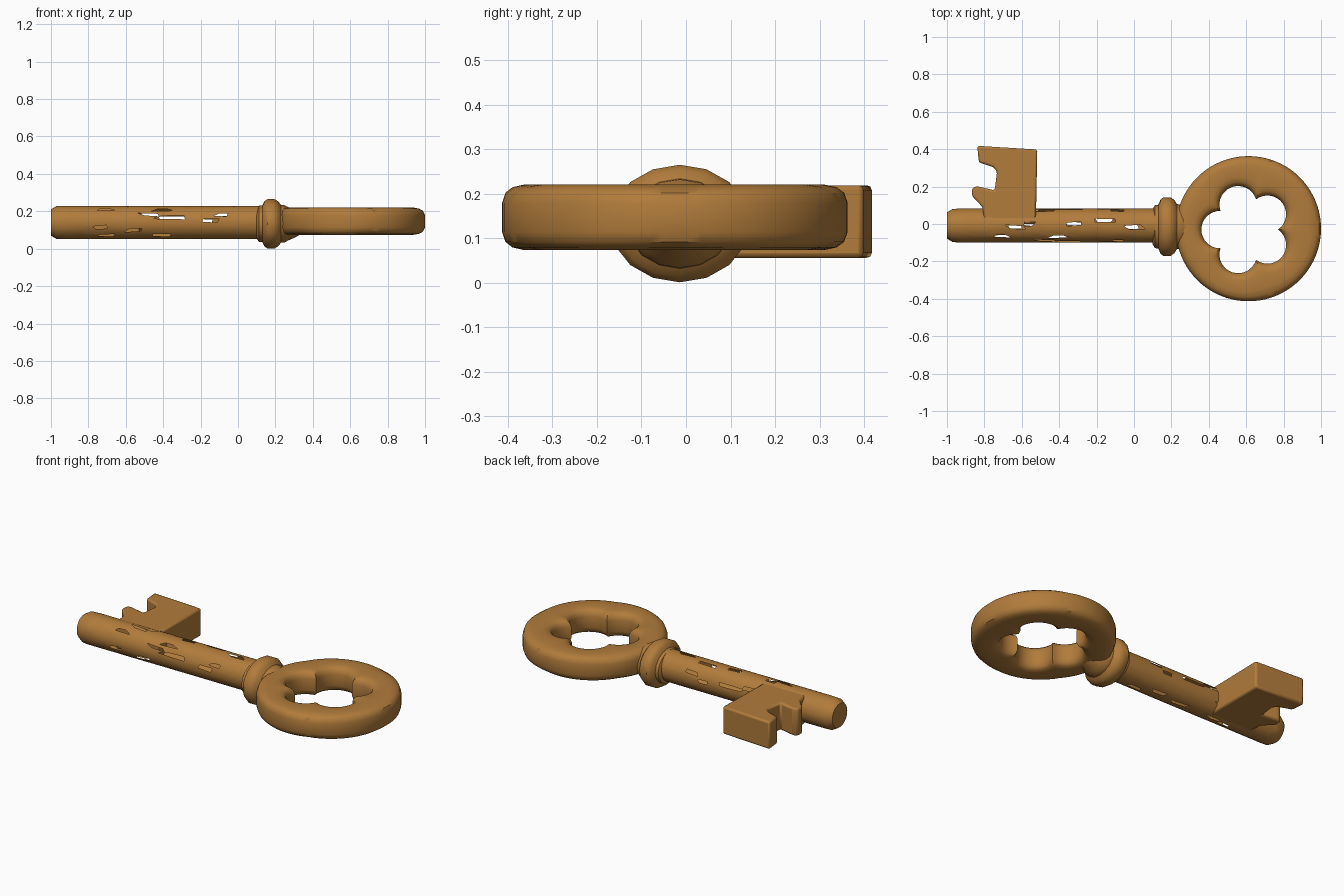
import bpy, bmesh, math, random
from math import sin, cos, pi, sqrt
from mathutils import Vector

cube = bpy.data.objects.get("Cube")
if cube:
    bpy.data.objects.remove(cube, do_unlink=True)
random.seed(4)

# Single aged bronze colour
bronze = bpy.data.materials.new("aged bronze")
bronze.use_nodes = True
colour = (0.44, 0.2, 0.044, 1)
bronze.diffuse_color = colour
shader = next(n for n in bronze.node_tree.nodes if n.type == 'BSDF_PRINCIPLED')
shader.inputs["Base Color"].default_value = colour


def finish(name, bm, angle=30, bevel=0):
    bmesh.ops.recalc_face_normals(bm, faces=bm.faces)
    mesh = bpy.data.meshes.new(name)
    bm.to_mesh(mesh)
    bm.free()
    mesh.materials.append(bronze)
    ob = bpy.data.objects.new(name, mesh)
    bpy.context.collection.objects.link(ob)
    if bevel:
        mod = ob.modifiers.new("soft edges", 'BEVEL')
        mod.width = bevel
        mod.segments = 2
    bpy.ops.object.select_all(action='DESELECT')
    ob.select_set(True)
    bpy.context.view_layer.objects.active = ob
    bpy.ops.object.shade_smooth_by_angle(angle=math.radians(angle))
    return ob


def loft(bm, rings, closed=False):
    """Skin a list of point loops; returns faces as rows."""
    loops = [[bm.verts.new(p) for p in ring] for ring in rings]
    n = len(loops[0])
    pairs = list(zip(loops, loops[1:]))
    if closed:
        pairs.append((loops[-1], loops[0]))
    rows = [[bm.faces.new((a[i], a[(i + 1) % n], b[(i + 1) % n], b[i]))
             for i in range(n)] for a, b in pairs]
    if not closed:
        bm.faces.new(loops[0])
        bm.faces.new(loops[-1])
    return rows


def ring(x, r, n, cy, cz, squash=1.0, jitter=0.0):
    pts = []
    for i in range(n):
        a = 2 * pi * (i + random.uniform(-jitter, jitter)) / n
        pts.append((x + random.uniform(-jitter, jitter) * 0.1,
                    cy + r * cos(a), cz + r * squash * sin(a)))
    return pts


# Worn shaft: long strips with a few narrow slits worn through
SIDES, ROWS = 32, 14
bm = bmesh.new()
rings = [ring(-1, 0.07, SIDES, -0.008, 0.14), ring(-0.97, 0.088, SIDES, -0.008, 0.14)]
for k in range(ROWS):
    rings.append(ring(-0.92 + 1.04 * k / (ROWS - 1), 0.091, SIDES, -0.008, 0.14, 0.98, 0.25))
rings.append(ring(0.16, 0.091, SIDES, -0.008, 0.14))
rows = loft(bm, rings)
slits = set()
for k in range(4, ROWS):
    i = random.randint(-4, 3)
    if random.random() < 0.7:      # slits seen through from front to back
        slits |= {rows[k][i % SIDES], rows[k][(SIDES // 2 - 1 - i) % SIDES]}
    i = random.randint(4, 11)
    if random.random() < 0.7:      # slits seen through from top to bottom
        slits |= {rows[k][i], rows[k][SIDES - 1 - i]}
bmesh.ops.delete(bm, geom=list(slits), context='FACES')
finish("shaft", bm)

# Turned collar and neck between shaft and bow
profile = [(0.10, 0.095), (0.112, 0.115), (0.13, 0.117), (0.142, 0.145), (0.158, 0.157),
           (0.195, 0.157), (0.215, 0.143), (0.23, 0.12), (0.25, 0.118), (0.27, 0.105),
           (0.30, 0.09), (0.33, 0.07)]
bm = bmesh.new()
loft(bm, [ring(x, r, 16, -0.014, 0.133, 0.84) for x, r in profile])
finish("collar", bm, 35)

# Bow: round outside, five-lobed opening, rounded section
LOBE_DIST, LOBE_R = 0.14, 0.1
hole, centre = Vector((0.60, -0.03)), Vector((0.612, -0.025))
STEPS, SECTION = 80, 16


def opening(a):
    d = (a - pi + pi / 5) % (2 * pi / 5) - pi / 5
    return LOBE_DIST * cos(d) + sqrt(LOBE_R ** 2 - (LOBE_DIST * sin(d)) ** 2)


def rounded(v, power=0.6):
    return math.copysign(abs(v) ** power, v)


rings = []
for s in range(STEPS):
    a = 2 * pi * s / STEPS
    way = Vector((cos(a), sin(a)))
    inner, outer = hole + way * opening(a), centre + way * 0.388
    pts = []
    for j in range(SECTION):
        t = 2 * pi * (j + 0.5) / SECTION
        p = inner.lerp(outer, 0.5 + 0.5 * rounded(cos(t)) / cos(pi / SECTION) ** 0.6)
        pts.append((p.x, p.y, 0.147 + 0.074 * rounded(sin(t), 0.5)))
    rings.append(pts)
bm = bmesh.new()
loft(bm, rings, closed=True)
finish("bow", bm, 35)

# Bit: notched plate with two teeth
outline = [(-0.80, 0.0), (-0.81, 0.09), (-0.866, 0.15), (-0.866, 0.19), (-0.845, 0.203),
           (-0.745, 0.18), (-0.732, 0.28), (-0.755, 0.305), (-0.83, 0.33),
           (-0.838, 0.418), (-0.517, 0.398), (-0.525, 0.0)]
bm = bmesh.new()
base = bm.faces.new([bm.verts.new((x, y, 0.056)) for x, y in outline])
top = bmesh.ops.extrude_face_region(bm, geom=[base])["geom"]
bmesh.ops.translate(bm, vec=(0, 0, 0.163),
                    verts=[v for v in top if isinstance(v, bmesh.types.BMVert)])
finish("bit", bm, 30, 0.011)
